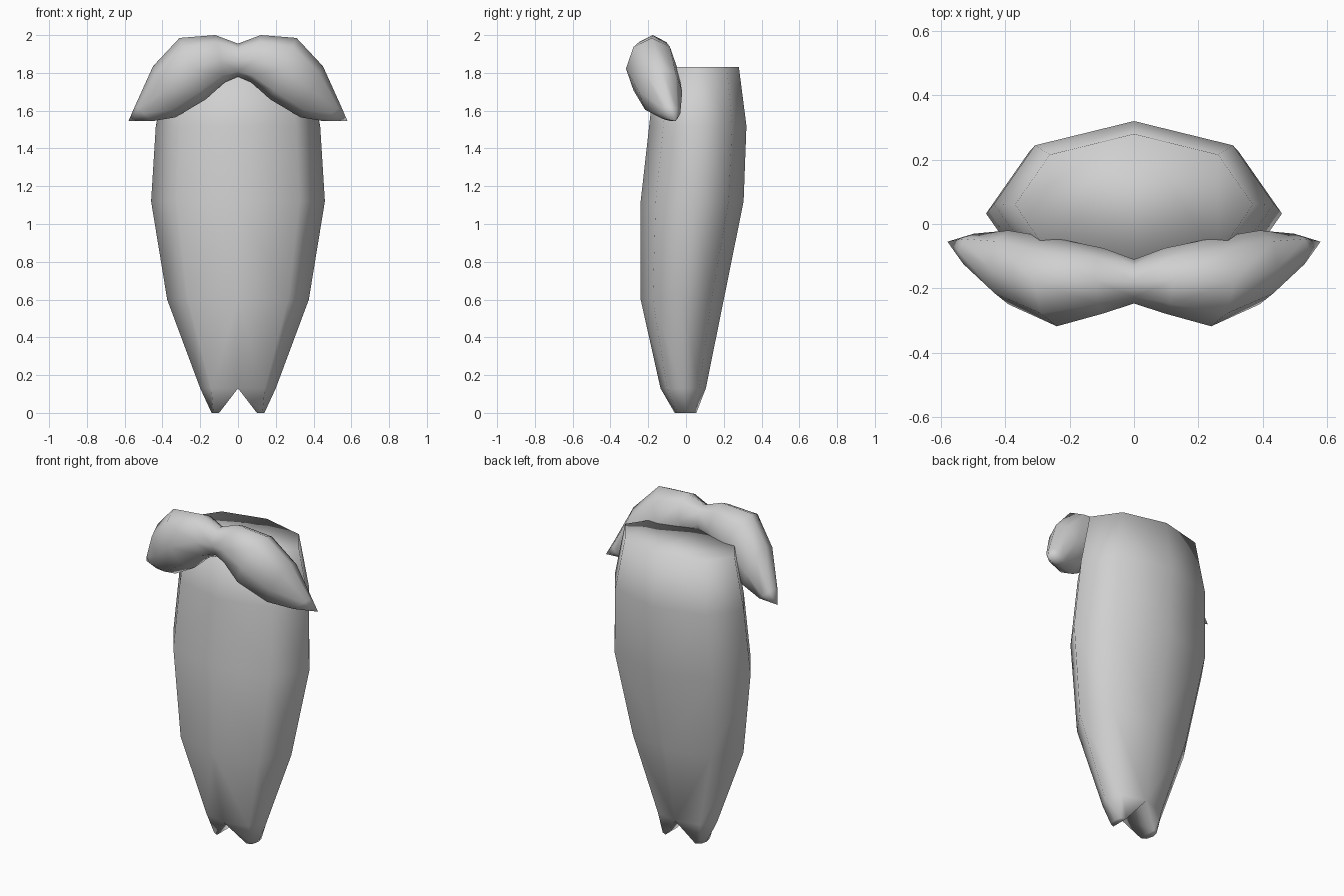
import bpy, bmesh, math
from mathutils import Matrix, Vector

cube = bpy.data.objects.get("Cube")
if cube:
    bpy.data.objects.remove(cube, do_unlink=True)

grey = bpy.data.materials.new("light grey hair")
grey.use_nodes = True
colour = (0.63, 0.63, 0.63, 1)
grey.diffuse_color = colour
grey.node_tree.nodes["Principled BSDF"].inputs["Base Color"].default_value = colour


def bridge(bm, a, b, closed):
    """Join two rings of vertices with quads."""
    n = len(a)
    for i in range(n if closed else n - 1):
        j = (i + 1) % n
        bm.faces.new((a[i], a[j], b[j], b[i]))


def finish(bm, name):
    """Mirror the +x half, weld the middle and make a smooth object."""
    bmesh.ops.mirror(bm, geom=bm.verts[:] + bm.edges[:] + bm.faces[:],
                     matrix=Matrix.Identity(4), merge_dist=0.0005, axis='X')
    bmesh.ops.remove_doubles(bm, verts=bm.verts[:], dist=0.0005)
    bmesh.ops.recalc_face_normals(bm, faces=bm.faces[:])
    for f in bm.faces:
        f.smooth = True
    mesh = bpy.data.meshes.new(name)
    bm.to_mesh(mesh)
    bm.free()
    mesh.materials.append(grey)
    obj = bpy.data.objects.new(name, mesh)
    bpy.context.collection.objects.link(obj)
    return obj


# Beard: half octagon rings (height, half width, front y, back y)
bm = bmesh.new()
rings = []
for z, w, front, back in [(1.83, 0.37, -0.16, 0.28), (1.52, 0.435, -0.195, 0.32),
                          (1.12, 0.46, -0.24, 0.305), (0.60, 0.375, -0.24, 0.20),
                          (0.13, 0.20, -0.135, 0.105)]:
    mid, r = (front + back) / 2, (back - front) / 2
    ring = []
    for k in range(5):
        a = math.pi * k / 4
        x = 0 if k in (0, 4) else w * math.sin(a)
        ring.append(bm.verts.new((x, mid - r * math.cos(a), z)))
    rings.append(ring)
# Forked tip
rings.append([bm.verts.new((x, y, 0)) for x, y in
              [(0.10, -0.06), (0.13, -0.045), (0.14, 0.0), (0.13, 0.04), (0.10, 0.055)]])
for a, b in zip(rings, rings[1:]):
    bridge(bm, a, b, False)
last, tip = rings[-2], rings[-1]
bm.faces.new((last[0], tip[0], tip[4], last[4]))
bm.faces.new(tip)
bm.faces.new(rings[0])
finish(bm, "beard")

# Moustache: octagon rings (top x, top z, bottom x, bottom z, front y, back y)
bm = bmesh.new()
rings = []
for tx, tz, bx, bz, front, back in [(0, 1.955, 0, 1.78, -0.247, -0.11),
                                    (0.12, 2.0, 0.07, 1.75, -0.278, -0.075),
                                    (0.31, 1.985, 0.17, 1.66, -0.318, -0.045),
                                    (0.45, 1.835, 0.33, 1.565, -0.25, -0.02),
                                    (0.545, 1.625, 0.45, 1.545, -0.14, -0.03)]:
    top, bottom = Vector((tx, 0, tz)), Vector((bx, 0, bz))
    centre, half = (top + bottom) / 2, (top - bottom) / 2
    mid, r = (front + back) / 2, (back - front) / 2
    ring = []
    for k in range(8):
        a = math.tau * k / 8
        p = centre + half * math.cos(a)
        p.y = mid + r * math.sin(a)
        ring.append(bm.verts.new(p))
    rings.append(ring)
for a, b in zip(rings, rings[1:]):
    bridge(bm, a, b, True)
# Pointed end
point = bm.verts.new((0.58, -0.055, 1.545))
end = rings[-1]
for i in range(8):
    bm.faces.new((end[i], end[(i + 1) % 8], point))
finish(bm, "moustache")
